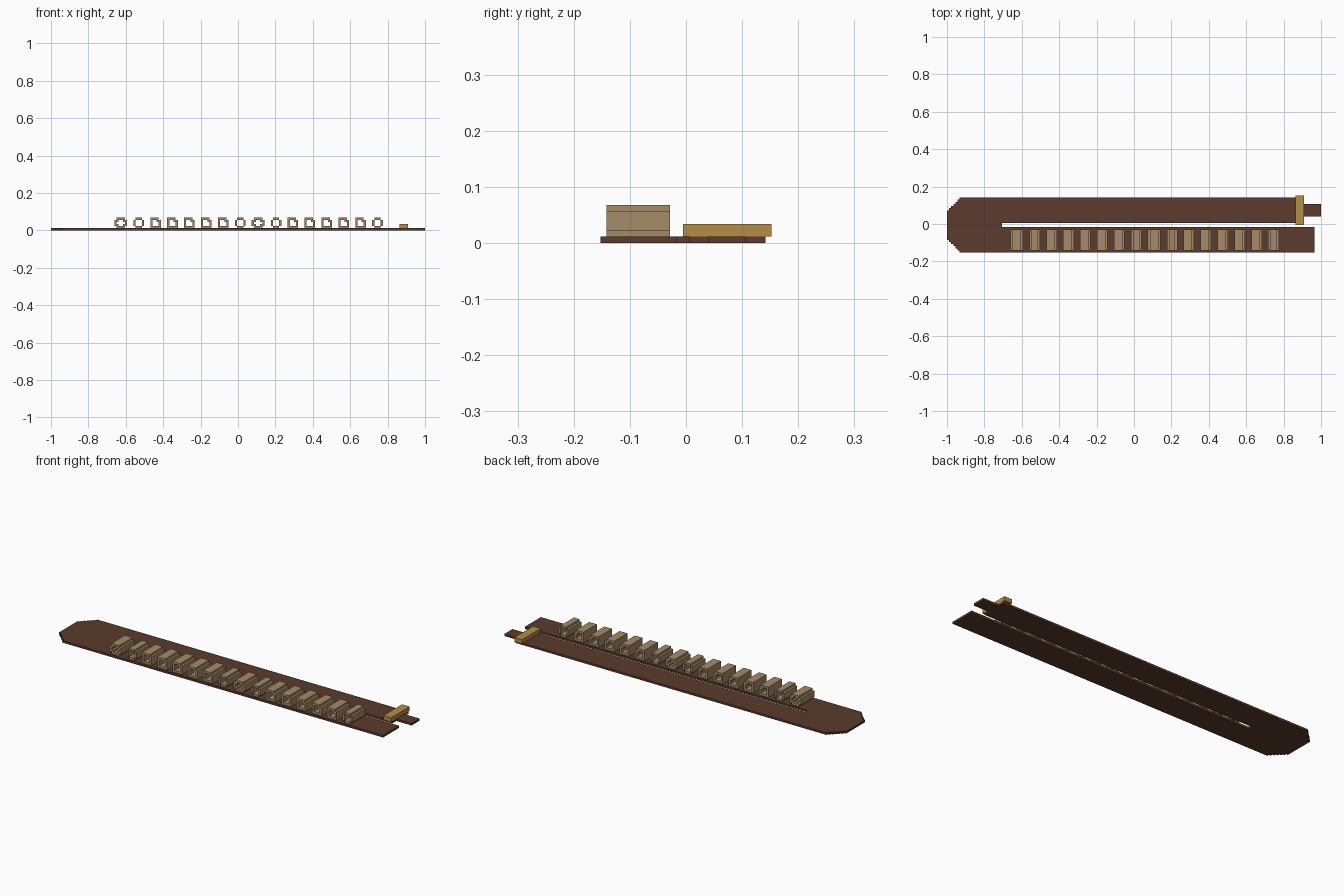
import bpy, bmesh

if "Cube" in bpy.data.objects:
    bpy.data.objects.remove(bpy.data.objects["Cube"])

V = 2 / 177  # size of one block; the whole model sits on this grid


def material(name, rgb):
    m = bpy.data.materials.new(name)
    m.diffuse_color = (*rgb, 1)
    m.use_nodes = True
    m.node_tree.nodes["Principled BSDF"].inputs["Base Color"].default_value = m.diffuse_color
    return m


LEATHER = material("dark brown leather", (0.105, 0.043, 0.026))
TAN = material("tan canvas", (0.38, 0.26, 0.14))
BRASS = material("brass", (0.46, 0.27, 0.06))


def finish(bm, name, mat):
    bmesh.ops.remove_doubles(bm, verts=bm.verts, dist=1e-6)
    bmesh.ops.recalc_face_normals(bm, faces=bm.faces)
    me = bpy.data.meshes.new(name)
    bm.to_mesh(me)
    bm.free()
    me.materials.append(mat)
    ob = bpy.data.objects.new(name, me)
    bpy.context.collection.objects.link(ob)
    return ob


def plate(name, outline, z0, z1, mat):
    """Extrude an outline in the xy plane (grid units)."""
    bm = bmesh.new()
    f = bm.faces.new([bm.verts.new((x * V, y * V, z0 * V)) for x, y in outline])
    top = bmesh.ops.extrude_face_region(bm, geom=[f])["geom"]
    bmesh.ops.translate(bm, vec=(0, 0, (z1 - z0) * V),
                        verts=[g for g in top if isinstance(g, bmesh.types.BMVert)])
    return finish(bm, name, mat)


def tube(name, cells, x0, y0, y1, z0, mat):
    """Blocky tube along y: only the exposed sides of each cell are made."""
    bm = bmesh.new()

    def quad(pts):
        bm.faces.new([bm.verts.new((x * V, y * V, z * V)) for x, y, z in pts])

    for i, k in cells:
        x, z = x0 + i, z0 + k
        sides = {(-1, 0): ((x, z), (x, z + 1)), (1, 0): ((x + 1, z + 1), (x + 1, z)),
                 (0, -1): ((x + 1, z), (x, z)), (0, 1): ((x, z + 1), (x + 1, z + 1))}
        for (di, dk), ((ax, az), (bx, bz)) in sides.items():
            if (i + di, k + dk) not in cells:
                quad([(ax, y0, az), (bx, y0, bz), (bx, y1, bz), (ax, y1, az)])
        for y in (y0, y1):
            quad([(x, y, z), (x + 1, y, z), (x + 1, y, z + 1), (x, y, z + 1)])
    return finish(bm, name, mat)


# Folded belt: stepped left end, two straps, buckle tongue on the upper one
steps = []
for s in range(7):
    steps += [(-81.5 - s, 12.5 - s), (-82.5 - s, 12.5 - s)]
steps.append((-88.5, 5.5))
lower_steps = [(x, -1 - y) for x, y in reversed(steps)]
belt = steps + lower_steps + [
    (85.5, -13.5), (85.5, -1.5), (-62.5, -1.5), (-62.5, 0.5), (80.5, 0.5),
    (80.5, 3.5), (88.5, 3.5), (88.5, 9.5), (80.5, 9.5), (80.5, 12.5)]
plate("belt", belt, 0, 1, LEATHER)

# Buckle bar across the upper strap
plate("buckle", [(76.5, -0.5), (80.5, -0.5), (80.5, 13.5), (76.5, 13.5)], 1, 3, BRASS)

# Row of hollow loops on the lower strap
ROUND, WIDE = {0, 1, 7, 8, 9, 15}, {0, 8}
x = -58.5
for n in range(16):
    w = 6 if n in WIDE else 5
    ring = {(i, k) for i in range(w) for k in range(5)
            if i in (0, w - 1) or k in (0, 4)}
    corners = [(i, k) for i in (0, w - 1) for k in (0, 4)]
    if n in ROUND:
        ring -= set(corners)
    else:
        ring.discard((w - 1, 4))
        ring.add((w - 2, 3))
    if n in WIDE:
        ring |= {(i, k) for i in (1, w - 2) for k in (1, 3)}
    tube(f"loop_{n + 1}", ring, x, -12.5, -2.5, 1, TAN)
    x += w + 3
